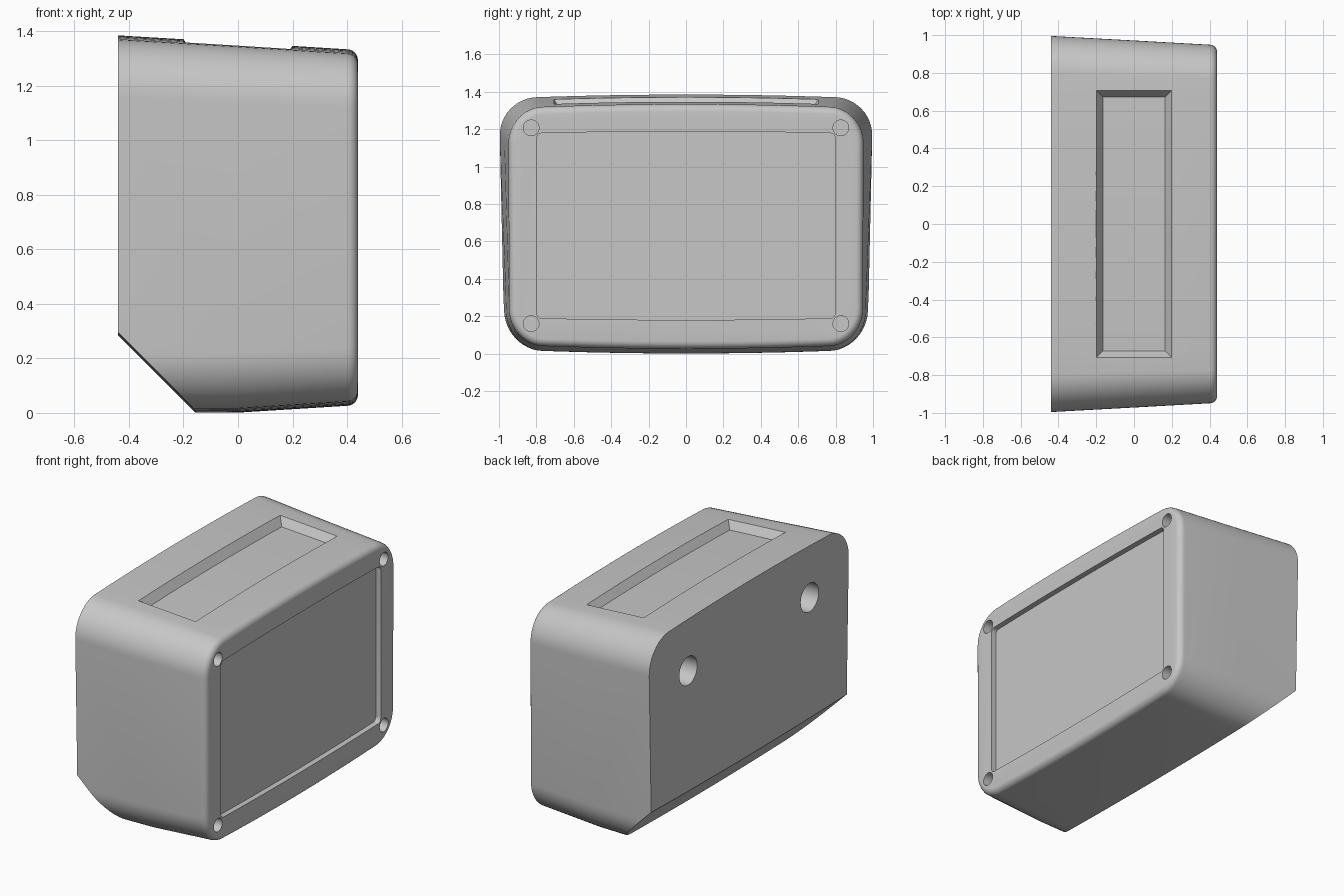
import bpy, bmesh, math
from mathutils import Matrix

if "Cube" in bpy.data.objects:
    bpy.data.objects.remove(bpy.data.objects["Cube"], do_unlink=True)

grey = bpy.data.materials.new("plain_grey")
grey.use_nodes = True
colour = (0.57, 0.57, 0.57, 1)
grey.diffuse_color = colour
grey.node_tree.nodes["Principled BSDF"].inputs["Base Color"].default_value = colour


def make_object(name, bm):
    bmesh.ops.recalc_face_normals(bm, faces=bm.faces)
    mesh = bpy.data.meshes.new(name)
    bm.to_mesh(mesh)
    bm.free()
    mesh.materials.append(grey)
    obj = bpy.data.objects.new(name, mesh)
    bpy.context.collection.objects.link(obj)
    return obj


def loft(name, rings):
    """Skin a list of equal-length point rings and cap both ends."""
    bm = bmesh.new()
    rows = [[bm.verts.new(p) for p in ring] for ring in rings]
    for a, b in zip(rows, rows[1:]):
        for i in range(len(a)):
            j = (i + 1) % len(a)
            bm.faces.new((a[i], a[j], b[j], b[i]))
    bm.faces.new(rows[0])
    bm.faces.new(rows[-1])
    return make_object(name, bm)


def section(x, top_w, low_w, z0, z1, r, bow, inset=0, arc=12, span=12):
    """Rounded rectangle in the y-z plane with crowned top and bottom."""
    mid, half = (z0 + z1) / 2, (z1 - z0) / 2 - inset
    w, r = 1 - inset, r - inset
    flat = []
    for sy, sz, start in ((1, 1, 0), (-1, 1, 90), (-1, -1, 180), (1, -1, 270)):
        for i in range(arc + 1):
            a = math.radians(start + 90 * i / arc)
            flat.append((sy * (w - r) + r * math.cos(a), sz * (half - r) + r * math.sin(a)))
        if sy * sz > 0:  # subdivide the long edge after this corner
            for i in range(1, span):
                flat.append((sy * (w - r) * (1 - 2 * i / span), sz * half))
    ring = []
    for y, z in flat:
        s = z / half
        width = low_w + (top_w - low_w) * (s + 1) / 2
        ring.append((x, y * width, mid + z + s * bow * (1 - y * y)))
    return ring


# Tapered, crowned case with a rolled front edge
rings = [section(-0.44, 1, 0.97, 0.022, 1.363, 0.2, 0.022)]
rings.append(section(0, 0.974, 0.958, 0.023, 1.337, 0.2, 0.022))
for i in range(7):
    t = math.radians(15 * i)
    rings.append(section(0.4 + 0.04 * math.sin(t), 0.95, 0.945, 0.048, 1.312, 0.19, 0.022,
                         inset=0.04 * (1 - math.cos(t))))
case = loft("case", rings)


def cut(cutter):
    mod = case.modifiers.new(cutter.name, "BOOLEAN")
    mod.operation, mod.solver, mod.object = "DIFFERENCE", "EXACT", cutter
    bpy.context.view_layer.objects.active = case
    bpy.ops.object.modifier_apply(modifier=mod.name)
    bpy.data.objects.remove(cutter, do_unlink=True)


def drill(name, x, y, z, radius, depth):
    bm = bmesh.new()
    bmesh.ops.create_cone(bm, cap_ends=True, segments=32, radius1=radius, radius2=radius,
                          depth=2 * depth,
                          matrix=Matrix.Translation((x, y, z)) @ Matrix.Rotation(math.pi / 2, 4, "Y"))
    cut(make_object(name, bm))


# Sloping, slightly bowed chamfer under the rear face
wedge = []
for i in range(17):
    y = -1.2 + 0.15 * i
    k = 0.545 + 0.012 * y * y
    wedge.append([(-0.7, y, k), (0.3, y, k - 1), (-0.7, y, k - 1)])
cut(loft("chamfer", wedge))

# Shallow pocket in the top with sloping walls, following the crown
pocket = []
for i in range(13):
    t = i / 6 - 1
    ring = []
    for x, half_y, lift in ((-0.165, 0.672, -0.05), (0.165, 0.672, -0.05),
                            (0.235, 0.742, 0.05), (-0.235, 0.742, 0.05)):
        y = t * half_y
        ring.append((x, y, 1.337 + 0.022 * (1 - y * y) + lift - 0.06 * x))
    pocket.append(ring)
cut(loft("top_pocket", pocket))

# Recessed panel on the flat end
cut(loft("panel_recess", [section(x, 0.798, 0.798, 0.19, 1.178, 0.03, 0.01, arc=5)
                          for x in (0.405, 0.5)]))

# Screw holes at the panel corners and two larger holes opposite
for side in (-1, 1):
    for z in (0.16, 1.207):
        drill("screw_hole", 0.44, side * 0.828, z, 0.042, 0.1)
    drill("rear_hole", -0.44, side * 0.606, 1.05, 0.09, 0.3)

bpy.ops.object.select_all(action="DESELECT")
case.select_set(True)
bpy.context.view_layer.objects.active = case
bpy.ops.object.shade_smooth_by_angle(angle=math.radians(25))
